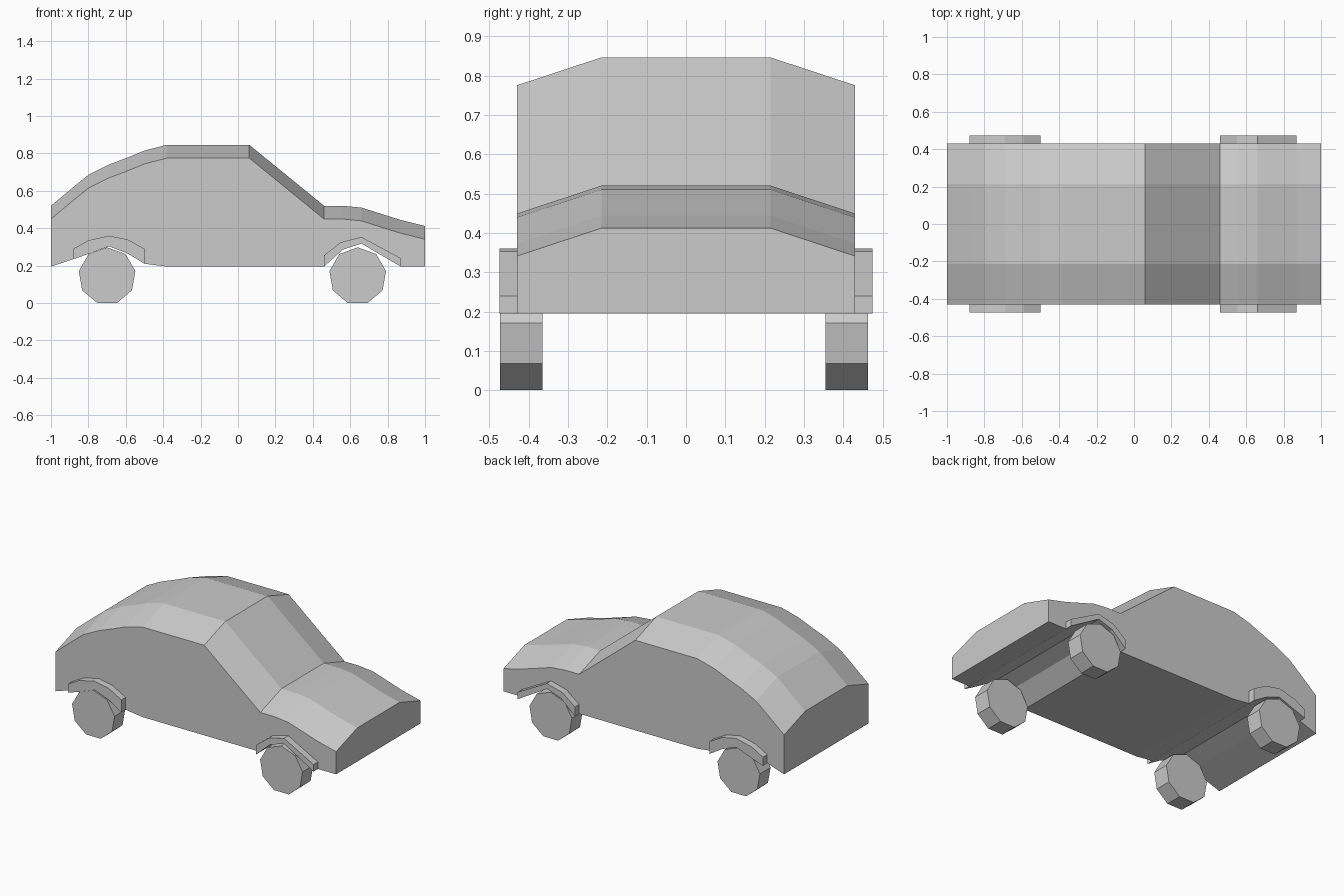
import bpy, bmesh
from math import sin, cos, tau

if "Cube" in bpy.data.objects:
    bpy.data.objects.remove(bpy.data.objects["Cube"])


def loft(name, rings):
    """Skin matching rings of points and cap both ends."""
    bm = bmesh.new()
    rows = [[bm.verts.new(p) for p in ring] for ring in rings]
    n = len(rows[0])
    for a, b in zip(rows, rows[1:]):
        for i in range(n):
            j = (i + 1) % n
            bm.faces.new((a[i], a[j], b[j], b[i]))
    bm.faces.new(rows[0])
    bm.faces.new(rows[-1][::-1])
    bmesh.ops.recalc_face_normals(bm, faces=bm.faces)
    mesh = bpy.data.meshes.new(name)
    bm.to_mesh(mesh)
    bm.free()
    obj = bpy.data.objects.new(name, mesh)
    bpy.context.collection.objects.link(obj)
    return obj


def prism(name, profile, y0, y1):
    """Extrude an x-z profile along y."""
    return loft(name, [[(x, y, z) for x, z in profile] for y in (y0, y1)])


# Body stations: x, roof height, underside height (wheel wells cross the full width)
stations = [
    (-1, .52, .195), (-.88, .62, .235), (-.80, .685, .262), (-.69, .74, .303),
    (-.59, .778, .265), (-.50, .815, .21), (-.38, .846, .195), (.06, .846, .195),
    (.46, .52, .195), (.56, .52, .285), (.66, .51, .318), (.87, .444, .195),
    (1, .412, .195),
]
W, R, DROP = .43, .215, .071
loft("car_body", [
    [(x, -W, b), (x, -W, t - DROP), (x, -R, t), (x, R, t), (x, W, t - DROP), (x, W, b)]
    for x, t, b in stations])

# Wheel arch profiles: outer edge, then inner edge back again
arches = {
    "rear": [(-.88, .29), (-.80, .335), (-.69, .36), (-.59, .34), (-.50, .29),
             (-.50, .21), (-.59, .265), (-.69, .303), (-.80, .262), (-.88, .235)],
    "front": [(.46, .255), (.55, .325), (.66, .353), (.87, .24),
              (.87, .195), (.66, .318), (.56, .285), (.46, .195)],
}
wheel_x = {"rear": -.70, "front": .64}
RADIUS = .1535

for end in arches:
    cx, cz = wheel_x[end], RADIUS * cos(tau / 18)
    # Nine-sided wheel with a flat bottom
    circle = [(cx + RADIUS * sin(tau * i / 9), cz + RADIUS * cos(tau * i / 9))
              for i in range(9)]
    for side, s in (("right", -1), ("left", 1)):
        prism(f"{end}_{side}_wheel_arch", arches[end], s * .425, s * .474)
        prism(f"{end}_{side}_wheel", circle, s * .36 - .005, s * .468 - .005)
